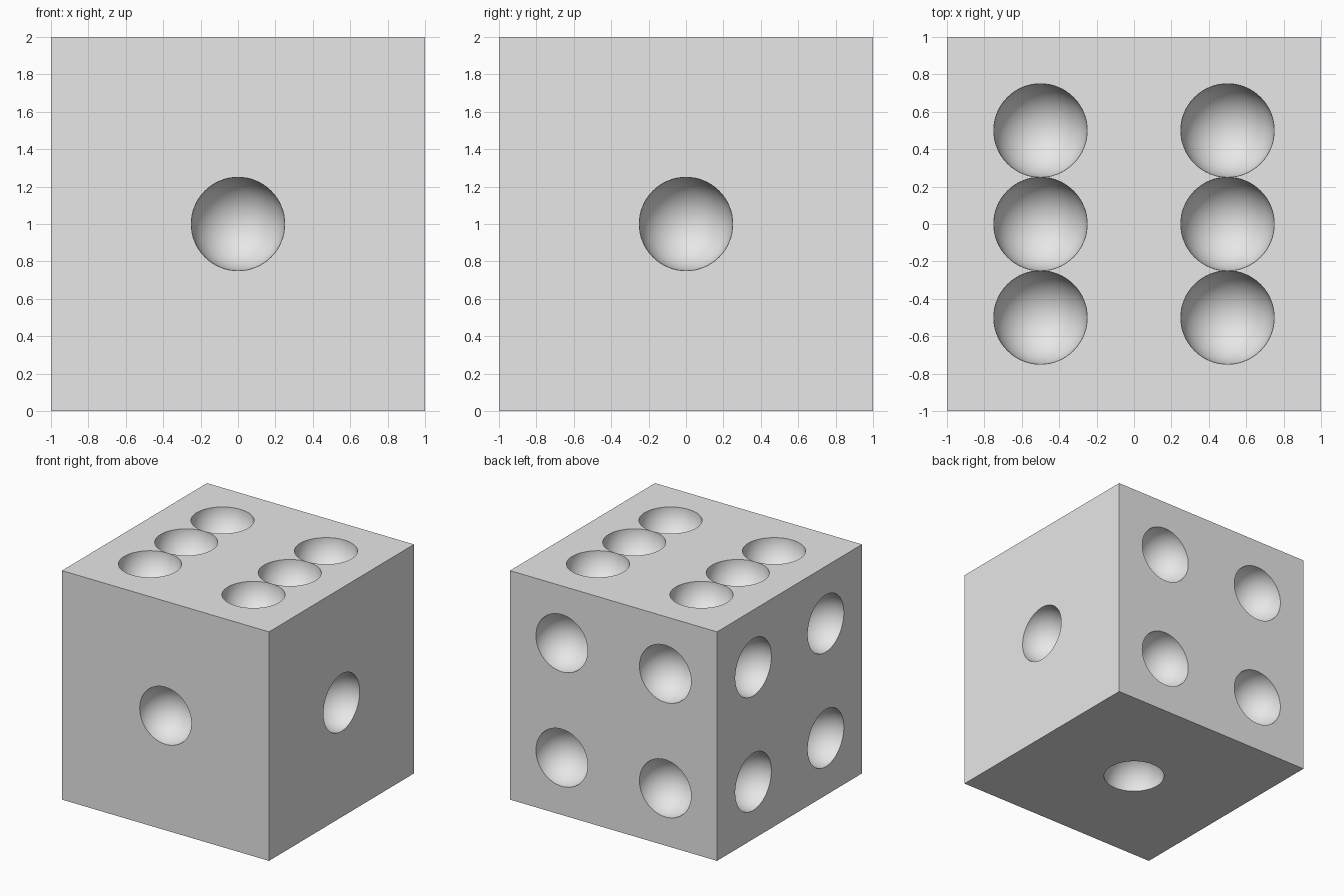
import bpy
import bmesh
from math import radians
from mathutils import Matrix, Vector

default = bpy.data.objects.get("Cube")
if default:
    bpy.data.objects.remove(default, do_unlink=True)

RADIUS = 0.25
OFFSET = 0.5
CENTRE = Vector((0, 0, 1))

# Single plain grey
grey = bpy.data.materials.new("light_grey")
grey.use_nodes = True
colour = (0.8, 0.8, 0.8, 1)
grey.diffuse_color = colour
grey.node_tree.nodes["Principled BSDF"].inputs["Base Color"].default_value = colour


def make_object(name, bm):
    mesh = bpy.data.meshes.new(name)
    bm.to_mesh(mesh)
    bm.free()
    mesh.materials.append(grey)
    obj = bpy.data.objects.new(name, mesh)
    bpy.context.collection.objects.link(obj)
    return obj


# Cube body
bm = bmesh.new()
bmesh.ops.create_cube(bm, size=2, matrix=Matrix.Translation(CENTRE))
body = make_object("die_body", bm)

# Pip layouts in the plane of each face
one = [(0, 0)]
four = [(u, v) for u in (-OFFSET, OFFSET) for v in (-OFFSET, OFFSET)]
six = [(u, v) for u in (-OFFSET, OFFSET) for v in (-OFFSET, 0, OFFSET)]
faces = [
    ((0, -1, 0), one),   # front
    ((1, 0, 0), one),    # left side
    ((0, 0, -1), one),   # bottom
    ((0, 1, 0), four),   # back
    ((-1, 0, 0), four),  # right side
    ((0, 0, 1), six),    # top
]

# Spheres centred on the faces; an odd ring count keeps the rim off a vertex ring
bm = bmesh.new()
for normal, pips in faces:
    normal = Vector(normal)
    side = Vector((0, 1, 0)) if normal.x else Vector((1, 0, 0))
    up = normal.cross(side)
    turn = Matrix((side, up, normal)).transposed().to_4x4()
    for u, v in pips:
        spot = CENTRE + normal + side * u + up * v
        bmesh.ops.create_uvsphere(bm, u_segments=64, v_segments=33, radius=RADIUS,
                                  matrix=Matrix.Translation(spot) @ turn)
cutter = make_object("pip_cutter", bm)
cutter.hide_render = True

# Carve the pips, then drop the cutter
carve = body.modifiers.new("carve_pips", 'BOOLEAN')
carve.operation = 'DIFFERENCE'
carve.solver = 'EXACT'
carve.object = cutter
bpy.ops.object.select_all(action='DESELECT')
body.select_set(True)
bpy.context.view_layer.objects.active = body
bpy.ops.object.modifier_apply(modifier=carve.name)
bpy.data.objects.remove(cutter, do_unlink=True)

# Smooth hollows with crisp rims and cube edges
bpy.ops.object.shade_smooth_by_angle(angle=radians(30))
